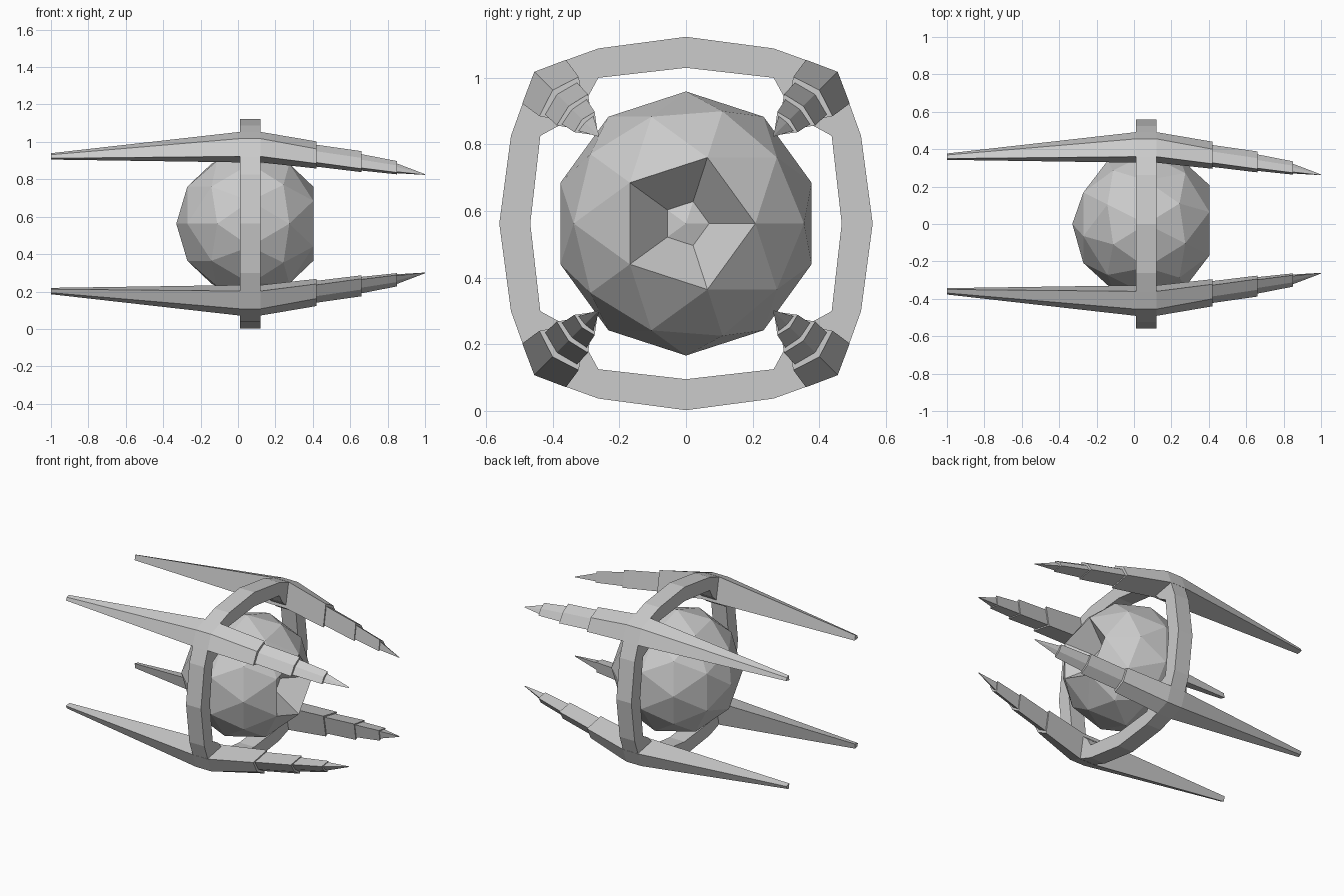
import bpy, bmesh
from mathutils import Vector

if "Cube" in bpy.data.objects:
    bpy.data.objects.remove(bpy.data.objects["Cube"])

CZ = 0.5625   # height of the central axis
CX = 0.066    # core centre along x


def finish(bm, name):
    bmesh.ops.recalc_face_normals(bm, faces=bm.faces[:])
    me = bpy.data.meshes.new(name)
    bm.to_mesh(me)
    bm.free()
    ob = bpy.data.objects.new(name, me)
    bpy.context.collection.objects.link(ob)
    return ob


def bridge(bm, a, b):
    n = len(a)
    for i in range(n):
        j = (i + 1) % n
        bm.faces.new((a[i], a[j], b[j], b[i]))


# Core: faceted ball with one pole on +x, that cap sunk into a pentagonal socket
R = 0.396
bm = bmesh.new()
bmesh.ops.create_icosphere(bm, subdivisions=2, radius=R)
for v in bm.verts:
    x, y, z = v.co
    v.co = (z, x, y)
pole = max(bm.verts, key=lambda v: v.co.x)
cap = list(pole.link_faces)
res = bmesh.ops.extrude_face_region(bm, geom=cap)
for v in [g for g in res["geom"] if isinstance(g, bmesh.types.BMVert)]:
    rim = R * 0.8507
    v.co = Vector((rim - 0.14 + (v.co.x - rim) / 3, v.co.y / 3, v.co.z / 3))
old = [f for f in cap if f.is_valid]
if old:
    bmesh.ops.delete(bm, geom=old, context='FACES')
core = finish(bm, "core_ball")
core.location = (CX, 0, CZ)

# Frame: rounded-square hoop with thickened corners, a quarter profile turned four times
OUTER = [(.56, 0), (.525, .263), (.49, .36), (.455, .455), (.36, .49), (.263, .525)]
INNER = [(.467, 0), (.437, .263), (.382, .293), (.34, .34), (.293, .382), (.263, .437)]


def hoop(bm, quarter, x):
    pts, q = [], quarter
    for _ in range(4):
        pts += q
        q = [(-b, a) for a, b in q]
    return [bm.verts.new((x, y, z + CZ)) for y, z in pts]


bm = bmesh.new()
loops = [hoop(bm, OUTER, .01), hoop(bm, OUTER, .12),
         hoop(bm, INNER, .12), hoop(bm, INNER, .01)]
for k in range(4):
    bridge(bm, loops[k], loops[(k + 1) % 4])
finish(bm, "frame_hoop")

# Spines: kite section (x, inner corner, outer corner, side low, side high)
SECTIONS = [
    (-1.0, .343, .369, .350, .377),
    (.01, .328, .455, .36, .491),
    (.12, .328, .455, .36, .491),
    (.42, .295, .400, .322, .440),
    (.42, .305, .387, .327, .422),
    (.66, .276, .352, .294, .388),
    (.66, .284, .342, .298, .372),
    (.85, .264, .312, .274, .335),
    (.85, .270, .303, .278, .322),
    (1.0, .261, .264, .261, .265),
]


def spine(name, sy, sz):
    bm = bmesh.new()
    rings = []
    for x, i, o, a, b in SECTIONS:
        kite = [(i, i), (b, a), (o, o), (a, b)]
        rings.append([bm.verts.new((x, sy * y, CZ + sz * z)) for y, z in kite])
    for r, s in zip(rings, rings[1:]):
        bridge(bm, r, s)
    bm.faces.new(rings[0])
    bm.faces.new(rings[-1])
    finish(bm, name)


for sy, side in ((-1, "front"), (1, "back")):
    for sz, level in ((-1, "lower"), (1, "upper")):
        spine(f"{level}_{side}_spine", sy, sz)
